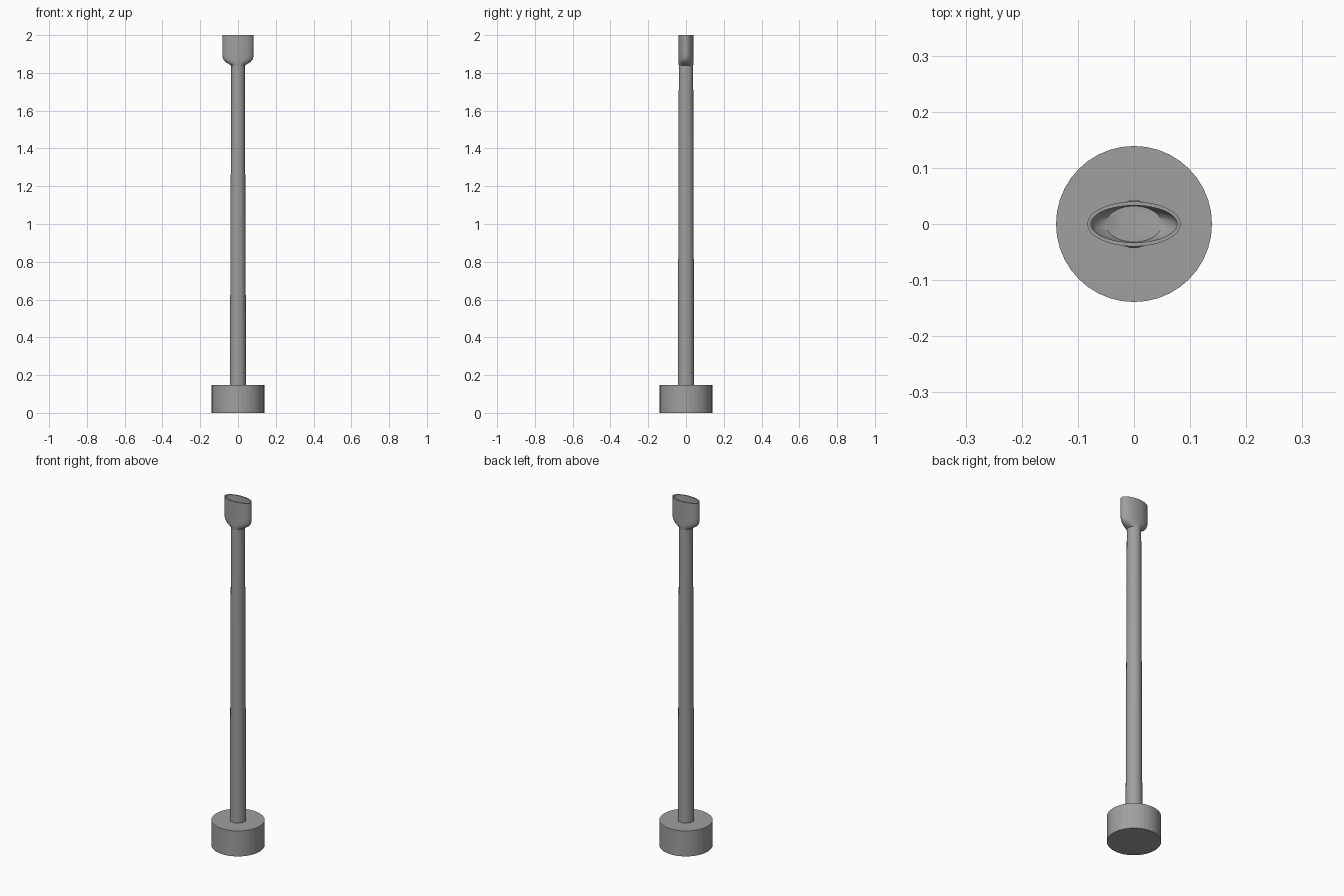
import bpy, bmesh, math

if "Cube" in bpy.data.objects:
    bpy.data.objects.remove(bpy.data.objects["Cube"])

grey = bpy.data.materials.new("mid grey")
grey.diffuse_color = (0.35, 0.35, 0.35, 1)
grey.use_nodes = True
grey.node_tree.nodes["Principled BSDF"].inputs["Base Color"].default_value = grey.diffuse_color


def loft(name, rings, sides, angle):
    """Skin a stack of elliptical rings (half width, half depth, height) and cap both ends."""
    bm = bmesh.new()
    loops = []
    for rx, ry, z in rings:
        loops.append([bm.verts.new((rx * math.cos(2 * math.pi * i / sides),
                                    ry * math.sin(2 * math.pi * i / sides), z))
                      for i in range(sides)])
    for low, high in zip(loops, loops[1:]):
        for i in range(sides):
            j = (i + 1) % sides
            bm.faces.new((low[i], low[j], high[j], high[i]))
    bm.faces.new(loops[0][::-1])
    bm.faces.new(loops[-1])
    bmesh.ops.recalc_face_normals(bm, faces=bm.faces)
    mesh = bpy.data.meshes.new(name)
    bm.to_mesh(mesh)
    bm.free()
    mesh.materials.append(grey)
    obj = bpy.data.objects.new(name, mesh)
    bpy.context.collection.objects.link(obj)
    bpy.ops.object.select_all(action='DESELECT')
    obj.select_set(True)
    bpy.context.view_layer.objects.active = obj
    if angle:
        bpy.ops.object.shade_smooth_by_angle(angle=math.radians(angle))
    return obj


# Round faceted base
loft("base", [(0.139, 0.139, 0), (0.139, 0.139, 0.147)], 40, 0)

# Long slightly tapered rod
loft("rod", [(0.043, 0.043, 0.147), (0.036, 0.038, 1.838)], 32, 30)

# Flattened hollow cup: outside from the rod up, over the rim, down to the floor
loft("cup", [
    (0.036, 0.038, 1.838), (0.052, 0.039, 1.849), (0.067, 0.040, 1.858),
    (0.077, 0.040, 1.870), (0.082, 0.040, 1.886), (0.083, 0.040, 1.91),
    (0.083, 0.040, 2.0), (0.077, 0.033, 2.0),
    (0.077, 0.033, 1.89), (0.070, 0.033, 1.872), (0.050, 0.032, 1.857),
], 48, 40)
